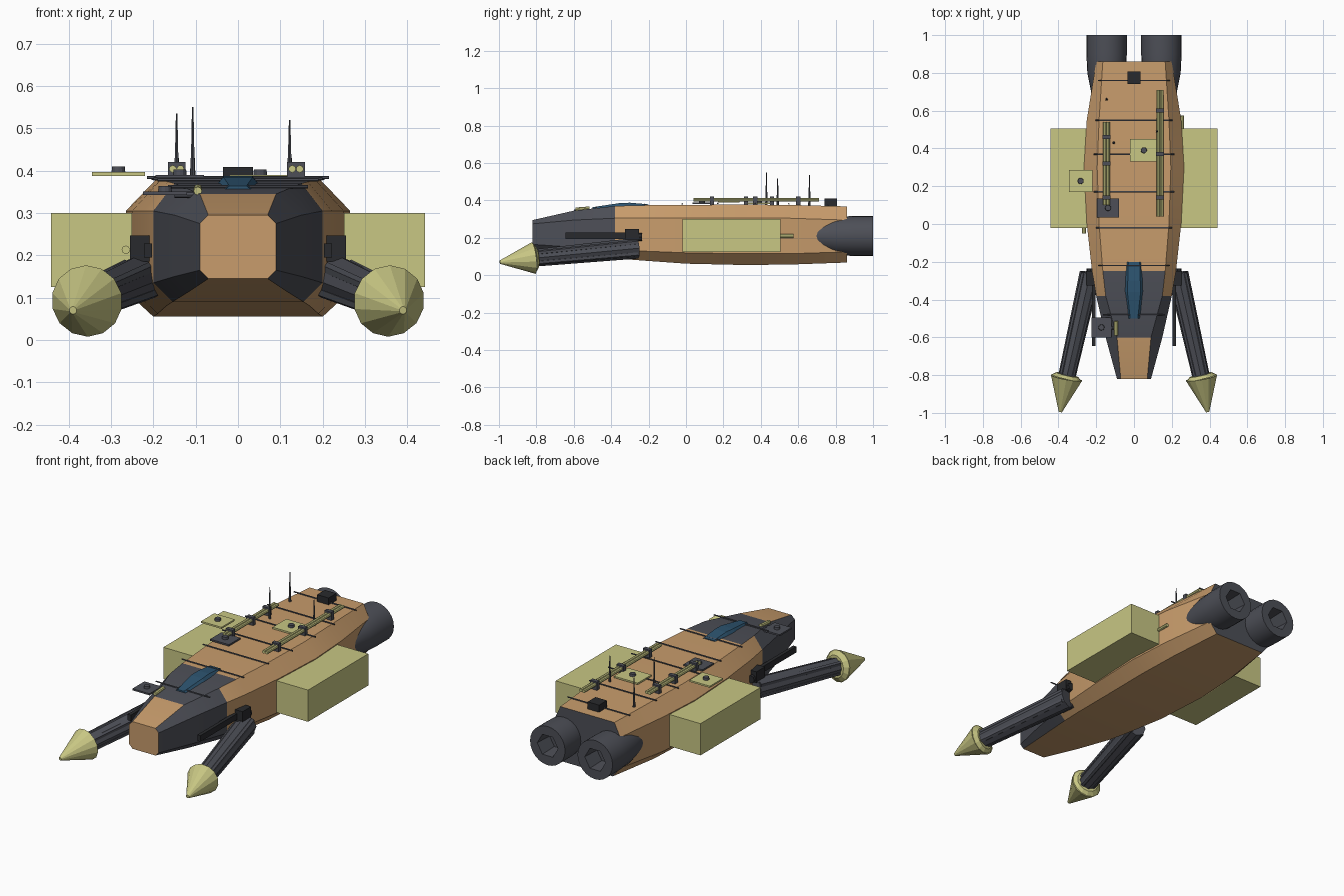
import bpy, bmesh, math
from mathutils import Vector, Matrix

if "Cube" in bpy.data.objects:
    bpy.data.objects.remove(bpy.data.objects["Cube"], do_unlink=True)


def material(name, rgb):
    m = bpy.data.materials.new(name)
    m.use_nodes = True
    m.diffuse_color = (*rgb, 1)
    m.node_tree.nodes["Principled BSDF"].inputs["Base Color"].default_value = (*rgb, 1)
    return m


TAN = material("tan hull", (0.58, 0.335, 0.15))
DARK = material("dark grey", (0.074, 0.078, 0.095))
OLIVE = material("pale olive", (0.58, 0.57, 0.23))
BLUE = material("canopy blue", (0.026, 0.089, 0.162))
BLACK = material("near black", (0.022, 0.023, 0.026))


def finish(name, bm, mats, smooth=None):
    bmesh.ops.recalc_face_normals(bm, faces=bm.faces)
    mesh = bpy.data.meshes.new(name)
    bm.to_mesh(mesh)
    bm.free()
    for m in mats:
        mesh.materials.append(m)
    ob = bpy.data.objects.new(name, mesh)
    bpy.context.scene.collection.objects.link(ob)
    if smooth:
        bpy.ops.object.select_all(action="DESELECT")
        ob.select_set(True)
        bpy.context.view_layer.objects.active = ob
        bpy.ops.object.shade_smooth_by_angle(angle=math.radians(smooth))
    return ob


def loft(name, rings, mats, rule=None, smooth=None):
    """Skin a row of equal rings; rule(segment, side) picks the material."""
    bm = bmesh.new()
    loops = [[bm.verts.new(p) for p in ring] for ring in rings]
    n = len(loops[0])
    for i, (a, b) in enumerate(zip(loops, loops[1:])):
        for k in range(n):
            j = (k + 1) % n
            f = bm.faces.new((a[k], a[j], b[j], b[k]))
            f.material_index = rule(i, k) if rule else 0
    bm.faces.new(loops[0])
    end = bm.faces.new(loops[-1])
    end.material_index = len(mats) - 1
    return finish(name, bm, mats, smooth)


def box(name, lo, hi, mat):
    bm = bmesh.new()
    lo, hi = Vector(lo), Vector(hi)
    size = Matrix.Diagonal((*(hi - lo), 1))
    bmesh.ops.create_cube(bm, size=1, matrix=Matrix.Translation((lo + hi) / 2) @ size)
    return finish(name, bm, [mat])


def rod(name, p, q, r1, r2, mat, sides=8, smooth=None):
    p, q = Vector(p), Vector(q)
    d = q - p
    bm = bmesh.new()
    turn = d.to_track_quat("Z", "Y").to_matrix().to_4x4()
    bmesh.ops.create_cone(bm, cap_ends=True, segments=sides, radius1=r1, radius2=r2,
                          depth=d.length, matrix=Matrix.Translation((p + q) / 2) @ turn)
    return finish(name, bm, [mat], smooth)


# Hull: octagonal sections
# (y, side half width, top half width, bottom half width, bottom, low edge, high edge, top)
SECTIONS = [
    (-0.82, 0.09, 0.07, 0.07, 0.145, 0.165, 0.275, 0.295),
    (-0.60, 0.15, 0.09, 0.115, 0.115, 0.15, 0.295, 0.345),
    (-0.38, 0.20, 0.15, 0.155, 0.09, 0.135, 0.305, 0.37),
    (-0.25, 0.222, 0.165, 0.17, 0.08, 0.13, 0.305, 0.374),
    (0.00, 0.25, 0.185, 0.19, 0.062, 0.12, 0.305, 0.376),
    (0.30, 0.265, 0.195, 0.20, 0.055, 0.115, 0.305, 0.378),
    (0.55, 0.25, 0.185, 0.19, 0.057, 0.115, 0.305, 0.376),
    (0.86, 0.20, 0.165, 0.155, 0.068, 0.125, 0.295, 0.368),
]


def hull_ring(y, w, t, b, z0, z1, z2, z3):
    half = [(b, z0), (w, z1), (w, z2), (t, z3)]
    return [(x, y, z) for x, z in half] + [(-x, y, z) for x, z in reversed(half)]


def hull_colour(segment, side):
    if side == 7:                                # belly
        return 0
    if side == 3:                                # deck
        return 1 if segment in (1, 2) else 0
    return 1 if segment < 2 else 0               # flanks of the nose


loft("hull", [hull_ring(*s) for s in SECTIONS], [TAN, DARK], hull_colour, 20)

# Canopy
CANOPY = [(-0.50, 0.035, 0.02, 0.352, 0.364), (-0.36, 0.055, 0.035, 0.36, 0.385),
          (-0.30, 0.052, 0.033, 0.365, 0.388), (-0.20, 0.043, 0.03, 0.368, 0.379)]
loft("canopy", [[(-w, y, a), (w, y, a), (t, y, b), (-t, y, b)]
                for y, w, t, a, b in CANOPY], [BLUE])


# Engines: round shell with a six-sided hollow
def engine_ring(cx, y, r, hexed=False):
    pts = []
    for k in range(24):
        a = math.tau * k / 24
        step = math.pi / 3
        s = r / math.cos(a % step - step / 2) if hexed else r
        pts.append((cx + s * math.cos(a), y, 0.21 + s * math.sin(a)))
    return pts


for side, label in ((1, "left"), (-1, "right")):
    cx = side * 0.145
    loft(label + "_engine", [
        engine_ring(cx, 0.68, 0.078), engine_ring(cx, 0.80, 0.102),
        engine_ring(cx, 0.90, 0.107), engine_ring(cx, 1.0, 0.107),
        engine_ring(cx, 1.0, 0.055, True), engine_ring(cx, 0.90, 0.05, True)],
        [DARK], smooth=30)

    # Side cargo pod
    x0, x1 = sorted((side * 0.25, side * 0.442))
    box(label + "_pod", (x0, -0.02, 0.125), (x1, 0.505, 0.30), OLIVE)

    # Forward arm, raised ribs and pointed tip
    root = Vector((side * 0.232, -0.26, 0.145))
    wrist = Vector((side * 0.357, -0.815, 0.092))
    tip = Vector((side * 0.39, -0.995, 0.07))
    rod(label + "_arm", root, wrist, 0.056, 0.046, DARK, 8)
    for dx, dz in ((0.035, 0.03), (-0.035, 0.03), (0.035, -0.03), (-0.035, -0.03)):
        off = Vector((dx, 0, dz))
        rod(label + "_arm_rib", root + off, wrist + off * 0.85, 0.015, 0.013, DARK, 6)
    rod(label + "_arm_tip", wrist, tip, 0.085, 0.009, OLIVE, 14)
    rod(label + "_arm_collar", wrist, wrist + (root - wrist) * 0.03, 0.083, 0.06, OLIVE, 14)

    # Shoulder gun
    g0, g1 = sorted((side * 0.205, side * 0.255))
    box(label + "_gun_body", (g0, -0.325, 0.185), (g1, -0.25, 0.247), BLACK)
    b0, b1 = sorted((side * 0.203, side * 0.222))
    box(label + "_gun_barrel", (b0, -0.645, 0.195), (b1, -0.32, 0.228), BLACK)
    rod(label + "_gun_pivot", (side * 0.23, -0.26, 0.205), (side * 0.23, -0.235, 0.205),
        0.022, 0.022, BLACK)

# Short tubes behind and ahead of the pods
rod("left_pod_tube", (0.255, 0.49, 0.21), (0.255, 0.575, 0.21), 0.01, 0.01, OLIVE)
rod("right_pod_tube", (-0.265, -0.05, 0.213), (-0.265, 0.0, 0.213), 0.01, 0.01, OLIVE)

# Thin deck bars
for y, w, z in ((-0.48, 0.165, 0.362), (-0.22, 0.19, 0.379), (-0.02, 0.2, 0.381), (0.17, 0.215, 0.384),
                (0.37, 0.215, 0.384), (0.55, 0.205, 0.382), (0.76, 0.19, 0.376)):
    rod("deck_bar", (-w, y, z), (w, y, z), 0.004, 0.004, DARK, 6)

# Deck pipes held by clamps
for x, y0, y1, clamps in ((-0.145, 0.10, 0.54, (0.14, 0.32, 0.46)),
                          (0.137, 0.04, 0.71, (0.14, 0.37, 0.60))):
    for dx in (-0.009, 0.009):
        rod("deck_pipe", (x + dx, y0, 0.404), (x + dx, y1, 0.404), 0.009, 0.009, OLIVE)
    for y in clamps:
        box("pipe_clamp", (x - 0.021, y - 0.011, 0.372), (x + 0.021, y + 0.011, 0.421), DARK)

# Masts
for x, y, z in ((-0.145, 0.66, 0.535), (-0.107, 0.43, 0.55), (0.122, 0.49, 0.52)):
    rod("mast_base", (x, y, 0.37), (x, y, 0.43), 0.007, 0.005, DARK)
    rod("mast", (x, y, 0.42), (x, y, z), 0.005, 0.002, DARK, 6)

# Sensor plates, each with a round stud
for x0, x1, y0, y1, z, mat in ((-0.345, -0.22, 0.17, 0.285, 0.388, OLIVE),
                               (-0.02, 0.125, 0.33, 0.45, 0.381, OLIVE),
                               (-0.195, -0.08, 0.035, 0.135, 0.381, DARK),
                               (-0.225, -0.12, -0.60, -0.495, 0.342, DARK)):
    cx, cy = (x0 + x1) / 2, (y0 + y1) / 2
    box("sensor_plate", (x0, y0, z), (x1, y1, z + 0.009), mat)
    rod("sensor_stud", (cx, cy, z), (cx, cy, z + 0.022), 0.017, 0.015, DARK, 12)
rod("nose_probe", (-0.095, -0.59, 0.352), (-0.095, -0.515, 0.358), 0.01, 0.01, OLIVE)
rod("plate_arm", (-0.15, -0.55, 0.343), (-0.09, -0.55, 0.343), 0.008, 0.008, DARK)

# Rear deck box
box("rear_deck_box", (-0.035, 0.74, 0.365), (0.035, 0.808, 0.409), BLACK)
